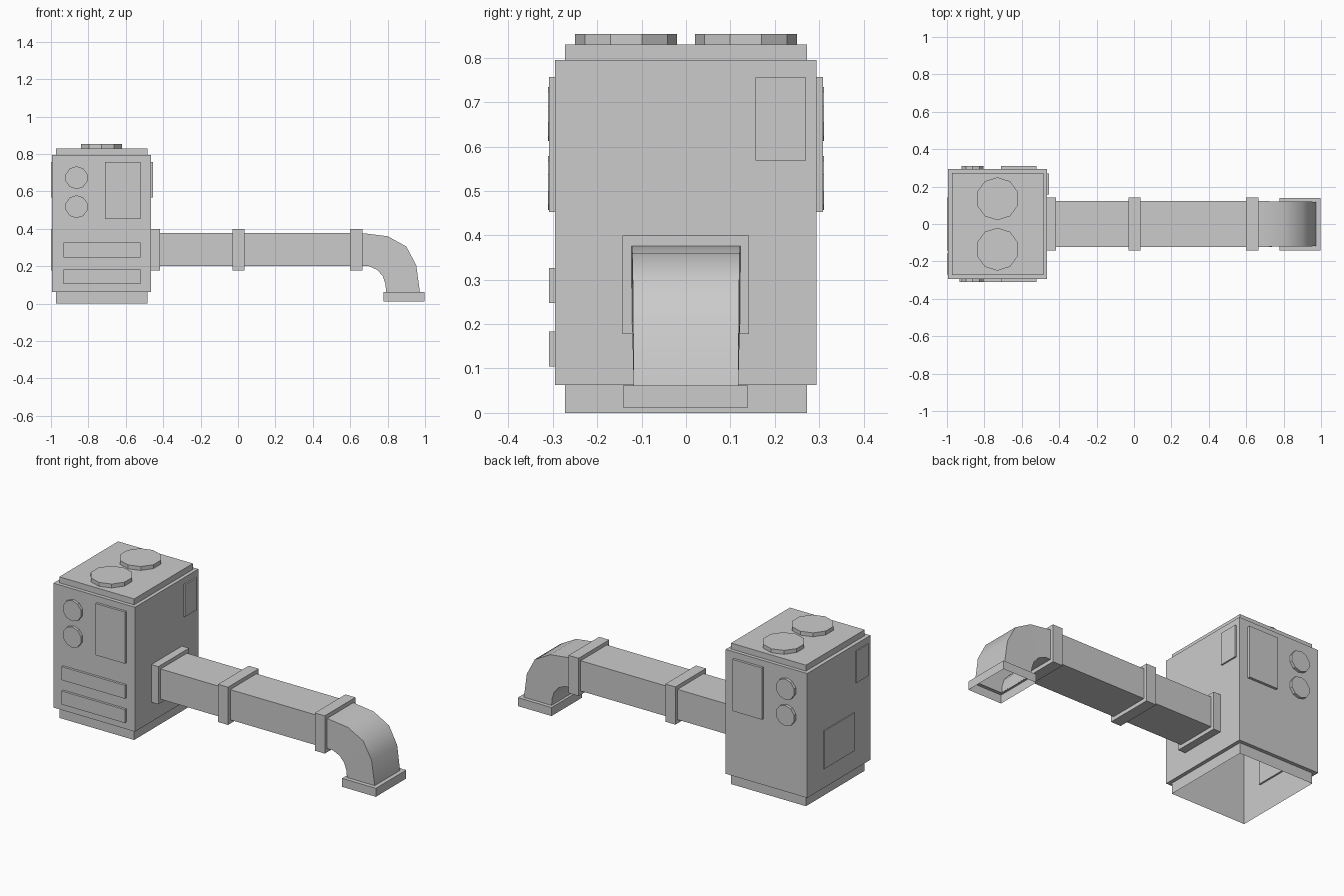
import bpy, bmesh, math
from mathutils import Vector, Matrix

if "Cube" in bpy.data.objects:
    bpy.data.objects.remove(bpy.data.objects["Cube"])

GREY = (0.6, 0.6, 0.6, 1)
mat = bpy.data.materials.new("plain_grey")
mat.use_nodes = True
mat.diffuse_color = GREY
mat.node_tree.nodes["Principled BSDF"].inputs["Base Color"].default_value = GREY


def finish(name, bm, recalc=True):
    if recalc:
        bmesh.ops.recalc_face_normals(bm, faces=bm.faces)
    mesh = bpy.data.meshes.new(name)
    bm.to_mesh(mesh)
    bm.free()
    mesh.materials.append(mat)
    obj = bpy.data.objects.new(name, mesh)
    bpy.context.scene.collection.objects.link(obj)
    return obj


def box(name, x, y, z, open_bottom=False):
    """Box from three (low, high) ranges."""
    bm = bmesh.new()
    bmesh.ops.create_cube(bm, size=1)
    for v in bm.verts:
        v.co = Vector([r[0] if c < 0 else r[1] for c, r in zip(v.co, (x, y, z))])
    if open_bottom:
        bm.normal_update()
        low = [f for f in bm.faces if f.normal.z < -0.5]
        bmesh.ops.delete(bm, geom=low, context='FACES')
    return finish(name, bm, recalc=not open_bottom)


def disc(name, centre, radius, depth, upright=False):
    """Ten-sided disc with a corner on the x axis."""
    bm = bmesh.new()
    turn = Matrix.Rotation(math.pi / 2, 4, 'X') if upright else Matrix()
    bmesh.ops.create_cone(bm, cap_ends=True, segments=10, radius1=radius, radius2=radius,
                          depth=depth, matrix=Matrix.Translation(centre) @ turn)
    # keep a corner pointing along x
    return finish(name, bm)


def loop(bm, x, y, z):
    return [bm.verts.new((x[i], y[j], z)) for i, j in ((0, 0), (1, 0), (1, 1), (0, 1))]


def skin(bm, loops):
    """Join successive four-corner loops with quads."""
    for a, b in zip(loops, loops[1:]):
        for i in range(4):
            k = (i + 1) % 4
            bm.faces.new((a[i], a[k], b[k], b[i]))


# Inner casing, open underneath, showing as plinth and lid
CX, CY = (-0.972, -0.485), (-0.273, 0.273)
BX, BY = (-0.995, -0.464), (-0.295, 0.294)
box("inner_casing", CX, CY, (0, 0.83), open_bottom=True)

# Outer jacket around the casing
bm = bmesh.new()
skin(bm, [loop(bm, CX, CY, 0.063), loop(bm, BX, BY, 0.063),
          loop(bm, BX, BY, 0.795), loop(bm, CX, CY, 0.795)])
finish("outer_jacket", bm)

# Roof fan covers
for side, y in (("front", -0.135), ("back", 0.135)):
    disc(f"{side}_roof_cover", (-0.73, y, 0.837), 0.115, 0.032)

# Door panel and gauges on the front and back
for side, s in (("front", -1), ("back", 1)):
    box(f"{side}_door_panel", (-0.71, -0.52), sorted((s * 0.285, s * 0.309)), (0.453, 0.757))
    for level, z in (("upper", 0.673), ("lower", 0.518)):
        disc(f"{side}_{level}_gauge", (-0.863, s * 0.299, z), 0.061, 0.024, upright=True)

# Front slats
for level, z in (("upper", 0.247), ("lower", 0.104)):
    box(f"{level}_slat", (-0.932, -0.52), (-0.309, -0.285), (z, z + 0.079))

# Side plates
box("left_hatch", (-0.48, -0.455), (0.157, 0.27), (0.568, 0.756))
box("right_hatch", (-1.0, -0.98), (-0.27, -0.157), (0.568, 0.756))
box("right_vent", (-1.0, -0.962), (-0.143, 0.142), (0.176, 0.4))

# Straight duct and its flanges
box("duct", (-0.45, 0.63), (-0.122, 0.122), (0.2, 0.378))
for name, x in (("wall", (-0.475, -0.418)), ("middle", (-0.03, 0.035)), ("elbow", (0.6, 0.665))):
    box(f"{name}_flange", x, (-0.143, 0.142), (0.178, 0.4))

# Elbow: outer and inner bend lines, slightly narrowing to an open end
outer = [(0.64, 0.378), (0.68, 0.375), (0.80, 0.36), (0.90, 0.305), (0.953, 0.205), (0.973, 0.058)]
inner = [(0.64, 0.2), (0.70, 0.2), (0.745, 0.18), (0.775, 0.145), (0.788, 0.105), (0.793, 0.058)]
bm = bmesh.new()
rings = []
for i, (o, n) in enumerate(zip(outer, inner)):
    w = 0.123 - 0.001 * i
    rings.append([bm.verts.new((p[0], y, p[1])) for p, y in ((o, -w), (o, w), (n, w), (n, -w))])
skin(bm, rings)
elbow = finish("elbow", bm)
bpy.context.view_layer.objects.active = elbow
elbow.select_set(True)
bpy.ops.object.shade_smooth_by_angle(angle=math.radians(40))

# Outlet collar, open underneath
bm = bmesh.new()
FX, FY = (0.777, 0.997), (-0.142, 0.14)
skin(bm, [loop(bm, FX, FY, 0.012), loop(bm, FX, FY, 0.062),
          loop(bm, (0.793, 0.973), (-0.118, 0.118), 0.062)])
finish("outlet_collar", bm)
